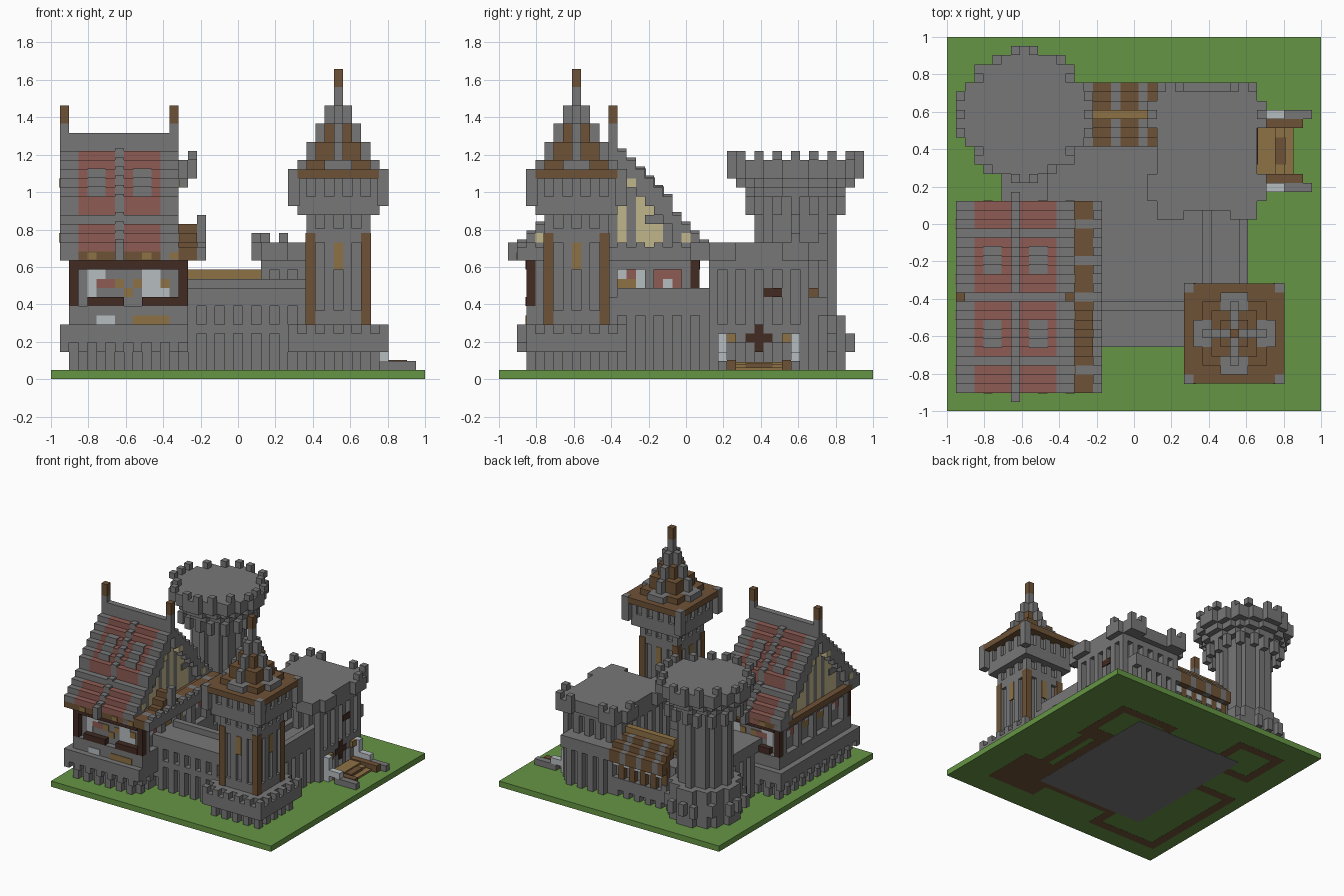
import bpy, bmesh, math
from mathutils import Matrix, Vector

if "Cube" in bpy.data.objects:
    bpy.data.objects.remove(bpy.data.objects["Cube"], do_unlink=True)
UNIT, MID = 2 / 41, 20.5
COLOURS = {
    "stone": (.185, .185, .185), "grass": (.13, .3, .057), "wood": (.158, .085, .038),
    "gold_wood": (.27, .165, .06), "plaster": (.53, .46, .26), "red_tile": (.27, .105, .087),
    "dark_wood": (.054, .024, .016), "pale_stone": (.47, .51, .53)}
meshes = {}


def box(part, colour, x0, x1, y0, y1, z0, z1):
    """Add a block, measured in grid cells, to one part."""
    bm = meshes.setdefault((part, colour), bmesh.new())
    size = Vector((x1 - x0, y1 - y0, z1 - z0)) * UNIT
    centre = Vector(((x0 + x1) / 2 - MID, (y0 + y1) / 2 - MID, (z0 + z1) / 2)) * UNIT
    bmesh.ops.create_cube(bm, size=1, matrix=Matrix.Translation(centre) @ Matrix.Diagonal((*size, 1)))


def square(part, colour, x, y, half, z0, z1):
    box(part, colour, x - half, x + half, y - half, y + half, z0, z1)


def rim(part, colour, x0, x1, y0, y1, z0, z1, w=1):
    """Hollow rectangular ring."""
    for a, b in ((x0, x0 + w), (x1 - w, x1)):
        box(part, colour, a, b, y0, y1, z0, z1)
    for a, b in ((y0, y0 + w), (y1 - w, y1)):
        box(part, colour, x0 + w, x1 - w, a, b, z0, z1)


def teeth(part, x0, x1, y0, y1, z0, z1):
    """Separate stone blocks around a rectangle."""
    for x in range(x0, x1):
        for y in range(y0, y1):
            on_edge = x in (x0, x1 - 1) or y in (y0, y1 - 1)
            if on_edge and (x - x0 + y - y0) % 2 == 0:
                box(part, "stone", x, x + 1, y, y + 1, z0, z1)


def buttressed(part, x0, x1, y0, y1, z0, z1, band=2):
    """Stone block with pilasters under a projecting band."""
    box(part, "stone", x0 + 1, x1 - 1, y0 + 1, y1 - 1, z0, z1)
    teeth(part, x0, x1, y0, y1, z0, z1 - band)
    rim(part, "stone", x0, x1, y0, y1, z1 - band, z1)


def disc(part, cx, cy, r, z0, z1):
    """Stepped round slab, one block per row."""
    for row in range(-r, r + 1):
        half = int(math.sqrt((r + .1) ** 2 - row * row)) + .5
        box(part, "stone", cx - half, cx + half, cy + row - .5, cy + row + .5, z0, z1)


def around(part, cx, cy, count, r, z0, z1):
    for n in range(count):
        a = math.tau * n / count
        square(part, "stone", cx + round(r * math.cos(a)), cy + round(r * math.sin(a)), .5, z0, z1)


# Ground, paving and footings
box("ground", "grass", 0, 41, 0, 41, .04, 1)
box("courtyard_paving", "stone", 9, 29, 8, 32, 0, 1.05)
for x0, x1, y0, y1 in ((2, 15, 3, 23), (14, 30, 7, 11), (29, 33, 8, 26), (23, 34, 23, 34), (4, 13, 28, 37)):
    rim("footing", "wood", x0, x1, y0, y1, .02, .9, 1.5)
square("footing", "wood", 31.5, 8.5, 4.5, .02, .9)

# Curtain walls
buttressed("front_wall", 13, 29, 7, 12, 1, 6, 1)
buttressed("front_wall", 13, 29, 7, 12, 6, 10)
box("front_wall", "stone", 15, 28, 11, 12, 10, 11)
buttressed("side_wall", 28, 33, 12, 25, 1, 9)
for x in (28, 32):
    box("side_wall", "stone", x, x + 1, 13, 24, 9, 10)
buttressed("link_wall", 6, 11, 21, 29, 1, 10)

# House base and arcade
buttressed("house_base", 2, 14, 3, 22, 1, 6)
teeth("house_base", 1, 15, 2, 23, 3, 4)
rim("house_base", "stone", 1, 15, 2, 23, 4, 6)
box("house_base", "stone", 2, 15, 3, 22, 6, 8)
box("base_panel", "pale_stone", 5, 7, 2.9, 3.1, 6, 7)
box("base_panel", "gold_wood", 9, 13, 2.9, 3.1, 6, 7)
box("inner_wall", "stone", 3, 14, 4, 21, 8, 13)
LETTERS = {"p": "pale_stone", "r": "red_tile", "g": "gold_wood"}
END_ROWS = (".p...g.ppp.", ".prrg.gppg.", ".pp....pp..")
SIDE_ROWS = (".................", ".rpr.ggg.ggp.rpr.", ".rrr.prp.prp.rrr.")
for rows, lengthwise in ((END_ROWS, False), (SIDE_ROWS, True)):
    for z, row in enumerate(rows, 9):
        for n, letter in enumerate(row):
            if letter != ".":
                for a in ((2.9, 13.9) if lengthwise else (3.9, 20.9)):
                    spot = (a, a + .2, 4 + n, 5 + n) if lengthwise else (3 + n, 4 + n, a, a + .2)
                    box("inner_panel", LETTERS[letter], *spot, z, z + 1)
for y in (3, 21):
    for x in (2, 14):
        box("arcade_post", "dark_wood", x, x + 1, y, y + 1, 8, 13)
    for x in (3, 7, 10):
        box("arcade_lintel", "dark_wood", x, x + 4, y - .1, y + 1.05, 12, 13)
    for x in (4, 10):
        box("arcade_rail", "dark_wood", x, x + 4, y - .1, y + .9, 8, 9)
for x in (2, 14):
    for y in range(4, 21, 4):
        box("arcade_post", "stone", x, x + 1, y, y + 1, 8, 13)
    box("arcade_lintel", "stone", x, x + 1, 4, 21, 12, 13)
box("eave_floor", "wood", 1, 15, 2, 23, 13, 14)
for x in range(4, 15, 3):
    for y in (1.9, 22.1):
        box("eave_beam", "gold_wood", x, x + 1, y, y + 1, 13.1, 13.9)

# House roof and gables, one row at a time
for y in range(2, 23):
    d = abs(y - 12)
    top = 27 if d == 0 else round(26.2 - 1.1 * d)
    low = max(top - 3, 13)
    for x in (1, 12):
        box("roof_rim", "stone", x, x + 2, y, y + 1, low, top)
    box("roof_rib", "stone", 7, 8, y, y + 1, low, top + (.3 if d else 0))
    for x in (3, 8):
        box("roof_tiles", "stone" if d in (0, 7) else "red_tile", x, x + 4, y, y + 1, low, top)
        if 3 <= d <= 5:
            box("roof_patch", "stone", x + 1, x + 3, y - .1, y + 1.1, low, top + .1)
    for x, side in ((2, -1), (12, 1)):
        box("gable_wall", "plaster" if d in (1, 3, 4, 5) else "stone", x, x + 1, y, y + 1, 14, top - 1)
        if d in (4, 5):
            box("gable_timber", "stone", x + .2 * side, x + 1 + .2 * side, y, y + 1, 17, 18)
        if d in (2, 8):
            z = top - 2 if d == 8 else top - 3
            box("gable_panel", "plaster", x + 1.1 * side, x + 1 + 1.1 * side, y, y + 1, z, z + 1)
    # Balcony along the gable
    box("balcony_floor", "wood" if y % 4 else "stone", 14, 16, y, y + 1, 13, 14.5)
    box("balcony_wall", "stone", 16, 17, y, y + 1, 13, 15 if y % 2 else 14.5)
for x in (1, 13):
    box("ridge_post", "stone", x, x + 1, 12, 13, 27, 28)
    box("ridge_post", "wood", x, x + 1, 12, 13, 28, 30)
for y in (1, 23):
    box("roof_rib", "stone", 7, 8, y, y + 1, 13, 15)
for n in range(3):
    box("balcony_canopy", "wood", 14, 16, 6 + n, 11 - n, 14 + n, 15 + n)
box("balcony_wall", "stone", 16, 17, 8, 9, 15, 18)

# Spired corner tower
cx, cy = 31.5, 8.5
buttressed("spire_tower_base", 27, 36, 4, 13, 1, 6)
rim("spire_tower_base", "stone", 26, 37, 3, 14, 3, 5)
teeth("spire_tower_base", 26, 37, 3, 14, 5, 6)
square("spire_tower", "stone", cx, cy, 3, 6, 19)
teeth("spire_tower", 28, 35, 5, 12, 6, 18)
for z in (6, 15):
    rim("spire_tower", "stone", 28, 35, 5, 12, z, z + 1.5)
square("spire_tower", "stone", cx, cy, 4, 18, 22)
teeth("spire_tower", 27, 36, 4, 13, 18, 22)
rim("spire_tower", "stone", 27, 36, 4, 13, 18, 20)
for sx in (-1, 1):
    for sy in (-1, 1):
        square("corner_post", "wood", cx + 3.05 * sx, cy + 3.05 * sy, .55, 6, 16)
        square("spire_corner", "stone", cx + 4.9 * sx, cy + 4.9 * sy, .62, 19, 22)
        square("spire_corner", "stone", cx + 5 * sx, cy + 5 * sy, .52, 22, 23.05)
    x, y = cx + 3.5 * sx, cy + 3.5 * sx
    box("tower_window", "gold_wood", x - .1, x + .1, cy - .5, cy + .5, 12, 15)
    box("tower_window", "gold_wood", cx - .5, cx + .5, y - .1, y + .1, 12, 15)
for half, z in ((5.5, 22), (3.5, 23), (2.5, 24), (1.5, 26)):
    square("spire", "wood", cx, cy, half, z, z + 2 if half < 3 else z + 1)
for half, z, top, wide in ((4.5, 23, 24, 1.5), (3.5, 24, 26, .5), (2.5, 26, 28, .5), (1.5, 28, 30, .5)):
    box("spire_ridge", "stone", cx - half, cx + half, cy - wide, cy + wide, z, top)
    box("spire_ridge", "stone", cx - wide, cx + wide, cy - half, cy + half, z, top)
square("finial", "stone", cx, cy, .5, 30, 32)
square("finial", "wood", cx, cy, .5, 32, 34)

# Round tower
for r, z0, z1 in ((5, 1, 7), (4, 7, 20), (5, 20, 21), (6, 21, 22), (7, 22, 24)):
    disc("round_tower", 8.5, 32.5, r, z0, z1)
for count, r, z0, z1 in ((16, 6, 3, 5), (16, 5, 18, 20), (18, 7, 24, 25)):
    around("round_tower_block", 8.5, 32.5, count, r, z0, z1)

# Gate tower
buttressed("gate_tower", 23, 34, 23, 34, 1, 6)
buttressed("gate_tower", 23, 34, 23, 34, 6, 13, 1)
buttressed("gate_tower", 24, 33, 32, 36, 1, 9)
box("gate_parapet", "stone", 23, 34, 22, 35, 13, 15)
for a in (23, 31):
    box("gate_parapet", "stone", 22, 35, a, a + 3, 13, 15)
    box("gate_parapet", "stone", a, a + 3, 21, 36, 13, 15)
    for b in (a, a + 2):
        box("gate_merlon", "stone", b, b + 1, 35, 36, 15, 16)
for edge in (22, 34):
    box("gate_merlon", "stone", edge, edge + 1, 32, 33, 15, 16)
for y, wide, z0, z1 in ((28.5, 1.5, 4, 5), (28.5, .5, 3, 6), (30, 1, 9, 10)):
    box("gate_opening", "dark_wood", 33.9, 34.1, y - wide, y + wide, z0, z1)

# Gate steps
for n in range(3):
    box("gate_steps", "gold_wood", 34, 38 - n, 26, 31, 1 + n * .3, 1.3 + n * .3)
box("worn_patch", "wood", 34.5, 37.1, 27, 30, 1, 1.7)
for y, inner in ((24, 25), (32, 31)):
    box("step_side", "wood", 34, 39, inner, inner + 1, 1, 2.1)
    box("gate_lamp", "gold_wood", 33.5, 34.5, inner, inner + 1, 4, 5)
    box("step_side", "stone", 36, 40, y, y + 1, 1, 2)
    box("step_side", "pale_stone", 35, 37, y, y + 1, 2, 3)
    box("step_side", "pale_stone", 34, 35, y, y + 1, 1, 5)

# Rear hall with striped roof
buttressed("rear_hall", 13, 24, 30, 35, 1, 4)
box("rear_hall", "stone", 13, 24, 31, 34, 4, 8)
for x in range(14, 24):
    for y in (30, 34):
        wooden = x % 2 == 0
        box("hall_front", "wood" if wooden else "pale_stone", x, x + 1, y + .1, y + .9, 4 if wooden else 6, 8)
    for y in range(29, 36):
        d = abs(y - 32)
        colour = "gold_wood" if d == 0 else "stone" if x % 3 == 0 else "wood"
        box("hall_roof", colour, x, x + 1, y, y + 1, 10 - d, 12 - d)

# Turn the collected blocks into objects
for name, rgb in COLOURS.items():
    mat = bpy.data.materials.new(name)
    mat.use_nodes = True
    mat.diffuse_color = (*rgb, 1)
    mat.node_tree.nodes["Principled BSDF"].inputs["Base Color"].default_value = (*rgb, 1)
    for part, colour in meshes:
        if colour == name:
            mesh = bpy.data.meshes.new(part)
            meshes[part, colour].to_mesh(mesh)
            mesh.materials.append(mat)
            bpy.context.collection.objects.link(bpy.data.objects.new(part + "_" + colour, mesh))
